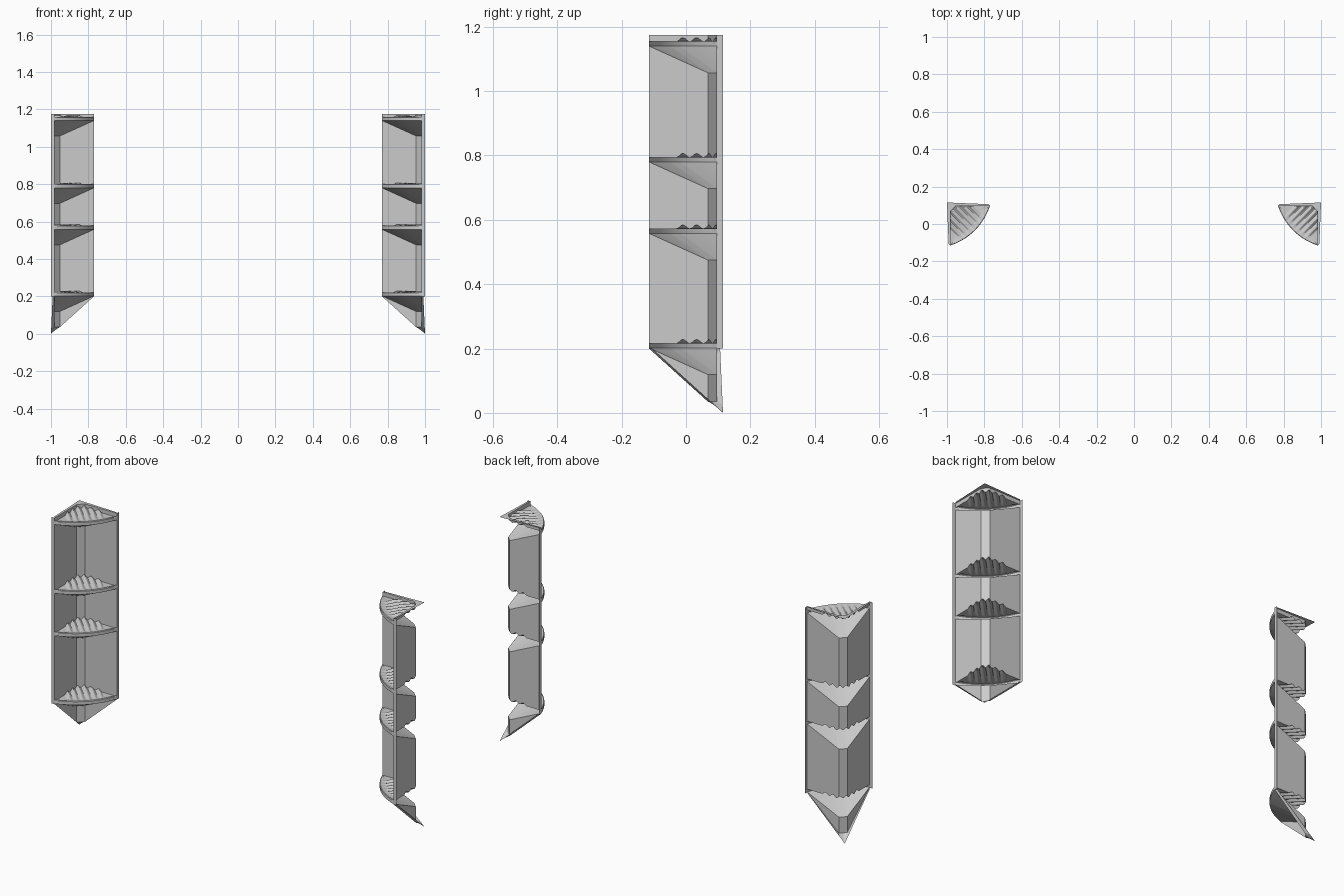
import bpy, bmesh, math

if "Cube" in bpy.data.objects:
    bpy.data.objects.remove(bpy.data.objects["Cube"])

R2 = math.sqrt(2)
INSET = 0.018                  # wall panel depth behind the rim
END = 0.23                     # wing length
CH = 0.047                     # corner chamfer
W = (END - INSET) / R2         # half width across the corner
C = (CH - INSET) / R2          # half width of the chamfer
BULGE = 0.036
TOP = 1.175
SHELVES = [1.16, 0.80, 0.578, 0.222]
LIP, DROP = 0.02, 0.083

N = 110
WS = sorted({round(-W + 2 * W * i / N, 5) for i in range(N + 1)} | {round(-C, 5), round(C, 5)})


def pt(w, h, z):
    """w = across the corner, h = out from the corner along its diagonal."""
    u, v = (h + w) / R2, (h - w) / R2
    return (-1 + u, 0.115 - v, z)


def back(w):
    return max((CH + INSET) / R2, abs(w) + R2 * INSET)


def front(w):
    return (END + INSET) / R2 + BULGE * (1 - (w / W) ** 2)


def along(w):
    """0 at the chamfer, 1 at the wing end."""
    return max(0.0, (abs(w) - C) / (W - C))


def rib(w):
    return 0.006 * (1 - math.cos(2 * math.pi * (w + 0.09) / 0.03)) if abs(w) < 0.09 else 0.0


def floor_z(w, z):
    return z - 0.006 + rib(w)


def slope_z(w, z):
    return z - LIP - DROP * (1 - along(w))


def foot_z(w):
    return 0.035 + 0.165 * along(w)


def finish(name, verts, faces):
    me = bpy.data.meshes.new(name)
    me.from_pydata(verts, [], faces)
    ob = bpy.data.objects.new(name, me)
    bpy.context.collection.objects.link(ob)
    bpy.context.view_layer.objects.active = ob
    bpy.ops.object.select_all(action='DESELECT')
    ob.select_set(True)
    bpy.ops.object.shade_smooth_by_angle(angle=math.radians(25))
    mod = ob.modifiers.new("other_side", 'MIRROR')
    mod.use_mirror_merge = False
    return ob


def sheet(name, column):
    """Sheet lofted across the corner from a column of points per w."""
    cols = [column(w) for w in WS]
    m = len(cols[0])
    verts = [p for c in cols for p in c]
    faces = [(i * m + j, (i + 1) * m + j, (i + 1) * m + j + 1, i * m + j + 1)
             for i in range(len(cols) - 1) for j in range(m - 1)]
    return finish(name, verts, faces)


# Shelves: sloped underside, curved front lip, ribbed floor
for k, z in enumerate(SHELVES):
    def column(w, z=z):
        b, f = back(w), front(w)
        d = f - b
        return [pt(w, b, slope_z(w, z)), pt(w, f, z - LIP), pt(w, f, z - 0.003),
                pt(w, f - min(0.003, d * 0.1), z),
                pt(w, f - min(0.008, d * 0.2), z - 0.001),
                pt(w, f - min(0.03, d * 0.4), z - 0.006 + rib(w) * 0.3),
                pt(w, b + d * 0.4, floor_z(w, z)), pt(w, b, floor_z(w, z))]
    sheet(f"shelf_{k + 1}", column)

# Wall panels between the shelves, with the triangular foot at the bottom
for k, z in enumerate(SHELVES):
    last = k == len(SHELVES) - 1
    low = foot_z if last else (lambda w, s=SHELVES[min(k + 1, 3)]: floor_z(w, s))
    sheet("foot_panel" if last else f"wall_panel_{k + 1}",
          lambda w: [pt(w, back(w), low(w)), pt(w, back(w), slope_z(w, z))])

# Upstand above the top shelf
sheet("top_upstand", lambda w: [pt(w, back(w), floor_z(w, SHELVES[0])), pt(w, back(w), TOP)])

# Rim returning to the wall: top ledge, two end strips and sloped foot edge
sheet("top_ledge", lambda w: [pt(w, back(w), TOP),
                              pt(w, abs(w) * (END / R2) / W, TOP)])
sheet("foot_edge", lambda w: [pt(w, abs(w) * (END / R2) / W, 0.2 * abs(w) / W),
                              pt(w, back(w), foot_z(w))])
x1, y1 = -1 + END, 0.115 - INSET
finish("end_strips",
       [(x1, y1, 0.2), (x1, 0.115, 0.2), (x1, 0.115, TOP), (x1, y1, TOP),
        (-1, 0.115 - END, 0.2), (-1 + INSET, 0.115 - END, 0.2),
        (-1 + INSET, 0.115 - END, TOP), (-1, 0.115 - END, TOP)],
       [(0, 1, 2, 3), (4, 5, 6, 7)])
